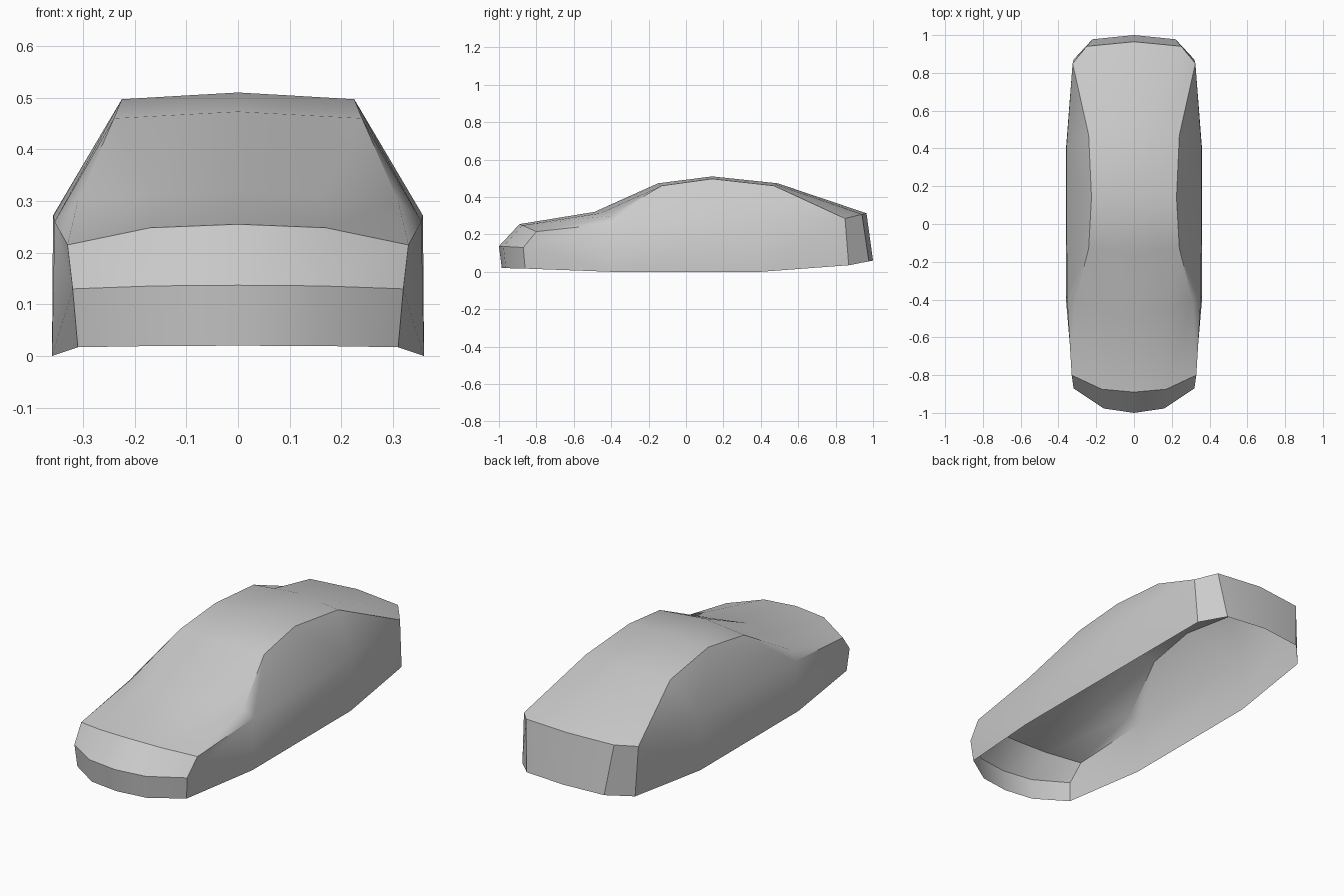
import bpy
import bmesh
from math import radians
from mathutils import Vector

cube = bpy.data.objects.get("Cube")
if cube:
    bpy.data.objects.remove(cube, do_unlink=True)

# One flat paint colour
paint = bpy.data.materials.new("grey_paint")
paint.use_nodes = True
grey = (0.6, 0.6, 0.6, 1)
paint.diffuse_color = grey
paint.node_tree.nodes["Principled BSDF"].inputs["Base Color"].default_value = grey

# Centre line (y, z), outer edge (x, y, z), inner column x, bow of the row
sections = [
    ((-0.985, 0.020), (0.31, -0.86, 0.017), 0.155, 0.17),   # front lip
    ((-1.00, 0.137), (0.32, -0.87, 0.13), 0.16, 0.18),      # nose
    ((-0.89, 0.255), (0.33, -0.80, 0.215), 0.17, 0.17),     # bonnet front
    ((-0.49, 0.32), (0.31, -0.40, 0.30), 0.16, 0.35),       # windscreen base
    ((-0.15, 0.473), (0.24, -0.13, 0.46), 0.12, 0.5),       # windscreen top
    ((0.14, 0.51), (0.225, 0.14, 0.497), 0.11, 0.48),       # roof peak
    ((0.49, 0.473), (0.24, 0.47, 0.46), 0.13, 0.5),         # roof rear
    ((0.965, 0.313), (0.325, 0.85, 0.285), 0.25, 0.21),     # tail top
    ((1.00, 0.06), (0.32, 0.87, 0.035), 0.22, 0.17),        # tail bottom
]

bm = bmesh.new()
rows = []
for centre, edge, inner_x, bow in sections:
    mid = Vector((0, *centre))
    out = Vector(edge)
    inner = mid.lerp(out, bow)
    inner.x = inner_x
    rows.append([bm.verts.new(p) for p in (mid, inner, out)])


def face(*verts):
    bm.faces.new(verts)


# Nose, bonnet, roof and tail in one strip
for a, b in zip(rows, rows[1:]):
    for i in range(2):
        face(a[i], a[i + 1], b[i + 1], b[i])

# Side panel below the belt line
lip, nose, bonnet, cowl, screen, roof, back, tail, foot = [r[2] for r in rows]
belt_front = bm.verts.new((0.355, -0.38, 0.26))
belt_back = bm.verts.new((0.358, 0.40, 0.272))
sill_front = bm.verts.new((0.36, -0.40, 0))
sill_back = bm.verts.new((0.36, 0.40, 0))
face(lip, sill_front, nose)
face(nose, sill_front, belt_front, bonnet)
face(sill_front, sill_back, belt_back, belt_front)
face(sill_back, foot, tail, belt_back)

# Cabin side above the belt line
face(bonnet, belt_front, cowl)
face(cowl, belt_front, screen)
face(screen, belt_front, roof)
face(roof, belt_front, belt_back)
face(roof, belt_back, back)
face(back, belt_back, tail)

bmesh.ops.recalc_face_normals(bm, faces=bm.faces)
bm.normal_update()
if max(bm.faces, key=lambda f: f.calc_center_median().z).normal.z < 0:
    bmesh.ops.reverse_faces(bm, faces=bm.faces)

mesh = bpy.data.meshes.new("car_body")
bm.to_mesh(mesh)
bm.free()
mesh.materials.append(paint)
body = bpy.data.objects.new("car_body", mesh)
bpy.context.collection.objects.link(body)

# Smooth panels with crisp creases, mirrored to the other side
for o in bpy.context.selected_objects:
    o.select_set(False)
body.select_set(True)
bpy.context.view_layer.objects.active = body
bpy.ops.object.shade_smooth_by_angle(angle=radians(33))
mirror = body.modifiers.new("mirror", "MIRROR")
mirror.use_clip = True
